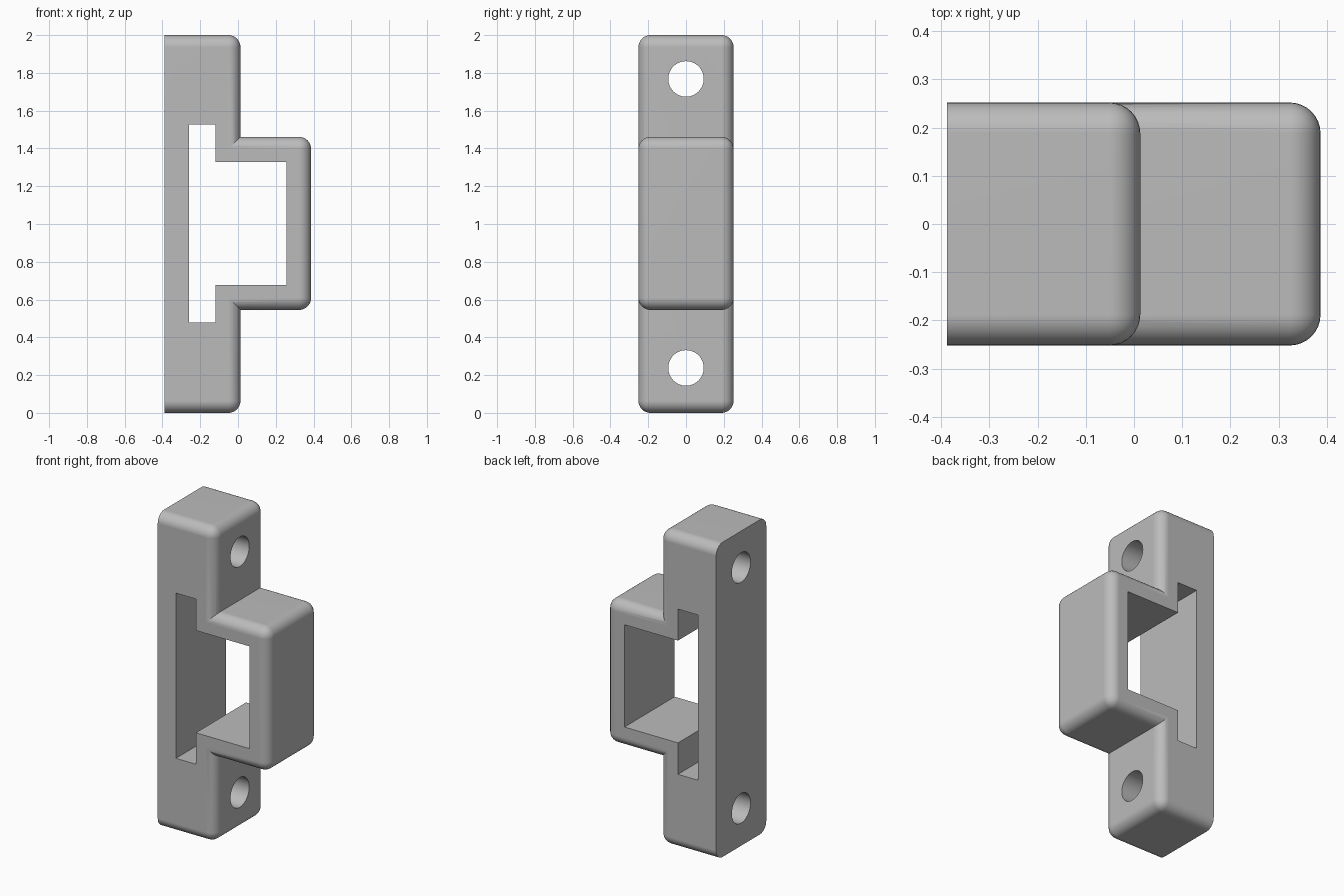
import bpy
import bmesh
import math
from mathutils import Matrix, Vector

if "Cube" in bpy.data.objects:
    bpy.data.objects.remove(bpy.data.objects["Cube"], do_unlink=True)

BACK, STEP, FRONT = -0.388, 0.013, 0.387
HALF_DEPTH, MID_Z, RADIUS = 0.252, 1.003, 0.064

# Plain grey plastic
grey = bpy.data.materials.new("plain grey")
grey.use_nodes = True
colour = (0.5, 0.5, 0.5, 1)
grey.diffuse_color = colour
grey.node_tree.nodes["Principled BSDF"].inputs["Base Color"].default_value = colour


def add_object(name, bm):
    bmesh.ops.recalc_face_normals(bm, faces=bm.faces)
    mesh = bpy.data.meshes.new(name)
    bm.to_mesh(mesh)
    bm.free()
    mesh.materials.append(grey)
    obj = bpy.data.objects.new(name, mesh)
    bpy.context.collection.objects.link(obj)
    return obj


def rounded_block(name, x0, x1, z0, z1):
    """Block with every edge rounded except those around its back face."""
    bm = bmesh.new()
    size = Vector((x1 - x0, 2 * HALF_DEPTH, z1 - z0))
    centre = Vector(((x0 + x1) / 2, 0, (z0 + z1) / 2))
    bmesh.ops.create_cube(bm, size=1, matrix=Matrix.Translation(centre) @ Matrix.Diagonal(size.to_4d()))
    edges = [e for e in bm.edges if any(v.co.x > centre.x for v in e.verts)]
    bmesh.ops.bevel(bm, geom=edges, offset=RADIUS, offset_type='OFFSET',
                    segments=8, profile=0.5, affect='EDGES')
    return add_object(name, bm)


def combine(target, other, operation):
    mod = target.modifiers.new(operation.lower(), 'BOOLEAN')
    mod.object, mod.operation, mod.solver = other, operation, 'EXACT'
    bpy.context.view_layer.objects.active = target
    bpy.ops.object.modifier_apply(modifier=mod.name)
    bpy.data.objects.remove(other, do_unlink=True)


# Mounting bar with the projecting keeper block
bracket = rounded_block("slotted_bracket", BACK, STEP, 0, 2)
keeper = rounded_block("keeper_block", -0.2, FRONT, 0.545, 1.461)
combine(bracket, keeper, 'UNION')

# T-shaped opening running from front to back
half = [(-0.26, 0.525), (-0.12, 0.525), (-0.12, 0.325), (0.256, 0.325)]
outline = half + [(x, -z) for x, z in reversed(half)]
bm = bmesh.new()
face = bm.faces.new([bm.verts.new((x, -0.5, MID_Z + z)) for x, z in outline])
extruded = bmesh.ops.extrude_face_region(bm, geom=[face])
verts = [v for v in extruded["geom"] if isinstance(v, bmesh.types.BMVert)]
bmesh.ops.translate(bm, verts=verts, vec=(0, 1, 0))
opening = add_object("opening_cutter", bm)
opening.hide_render = True
combine(bracket, opening, 'DIFFERENCE')

# Screw holes through the bar
for side in (-1, 1):
    bm = bmesh.new()
    place = Matrix.Translation((-0.19, 0, MID_Z + side * 0.765)) @ Matrix.Rotation(math.pi / 2, 4, 'Y')
    bmesh.ops.create_cone(bm, cap_ends=True, segments=48, radius1=0.094,
                          radius2=0.094, depth=1, matrix=place)
    hole = add_object("screw_hole_cutter", bm)
    hole.hide_render = True
    combine(bracket, hole, 'DIFFERENCE')

# Smooth roundings with crisp corners and flat large faces
bpy.ops.object.select_all(action='DESELECT')
bracket.select_set(True)
bpy.context.view_layer.objects.active = bracket
bpy.ops.object.shade_smooth_by_angle(angle=math.radians(30))
weighted = bracket.modifiers.new("weighted_normals", 'WEIGHTED_NORMAL')
weighted.keep_sharp = True
